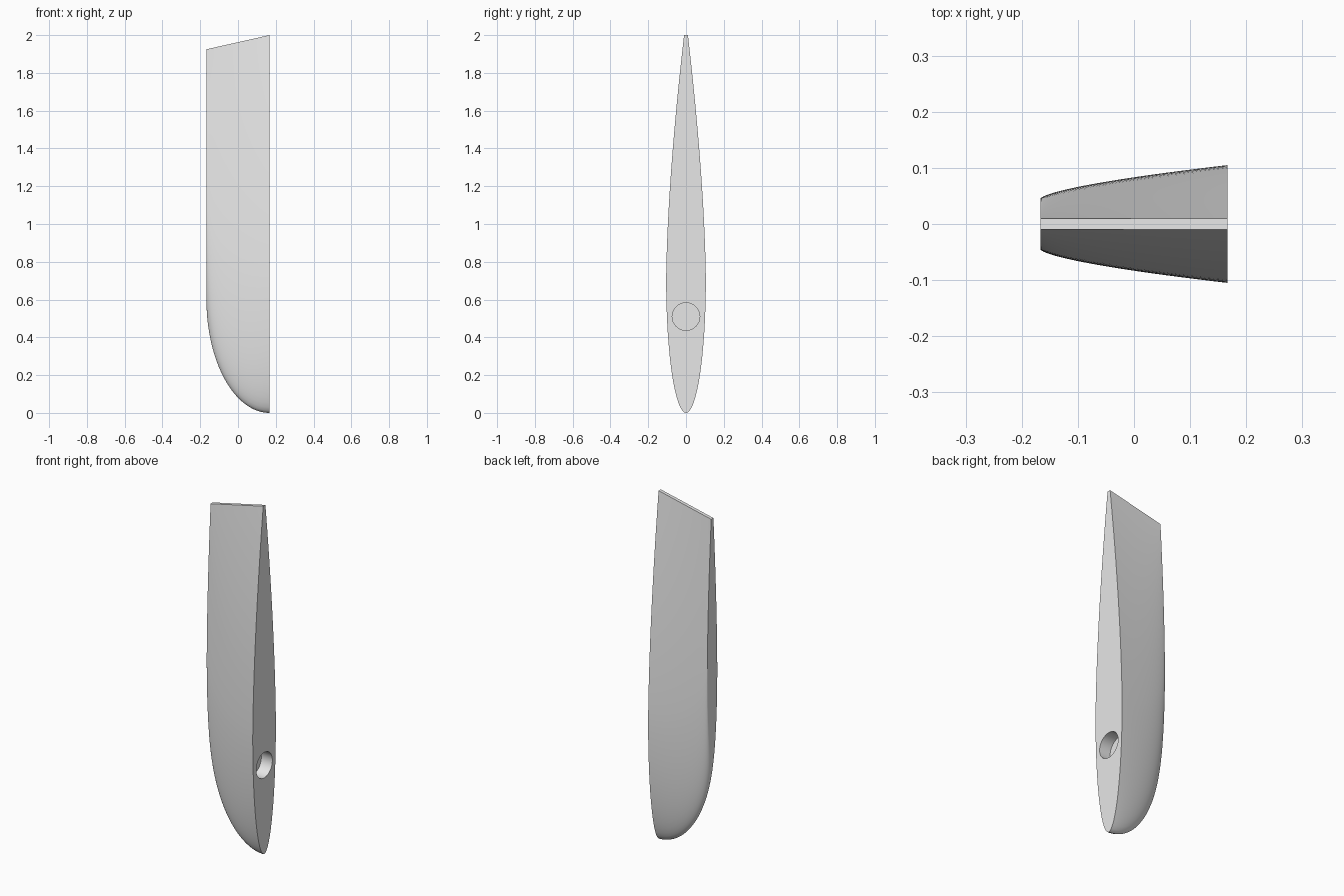
import bpy, bmesh, math

cube = bpy.data.objects.get("Cube")
if cube:
    bpy.data.objects.remove(cube, do_unlink=True)

HALF = 0.167        # half the span along x
PEAK = 0.35         # chord fraction of greatest thickness
TRAIL = 0.01        # half thickness of the blunt trailing edge
STATIONS = 32
FRONT, AFT = 16, 24

grey = bpy.data.materials.new("light_grey")
grey.use_nodes = True
colour = (0.8, 0.8, 0.8, 1)
grey.diffuse_color = colour
grey.node_tree.nodes["Principled BSDF"].inputs["Base Color"].default_value = colour


def half_profile():
    """Chord fraction, rounded part and trailing part of one foil side."""
    pts = []
    for i in range(1, FRONT + 1):
        a = math.pi / 2 * i / FRONT
        pts.append((PEAK * (1 - math.cos(a)), math.sin(a), 0))
    for i in range(1, AFT + 1):
        s = i / AFT
        pts.append((PEAK + (1 - PEAK) * s, 1 - s ** 1.6, s ** 1.6))
    return pts


def section(bm, angle, profile):
    """One foil ring at a station along the rounded tip outline."""
    x = HALF - 2 * HALF * math.sin(angle)
    low = 0.6 * (1 - math.cos(angle))
    d = max(0.0, (x + HALF) / (2 * HALF))
    chord = 1.925 + 0.075 * d - low
    thick = 0.045 + 0.06 * d ** 0.65

    def side(sign):
        return [bm.verts.new((x, sign * (thick * r + TRAIL * t), low + chord * c))
                for c, r, t in profile]

    nose = bm.verts.new((x, 0, low))
    return side(1)[::-1] + [nose] + side(-1)


# Blade: foil sections lofted from the flat root to the thin tip
bm = bmesh.new()
profile = half_profile()
rings = [section(bm, math.pi / 2 * i / STATIONS, profile) for i in range(STATIONS + 1)]
for a, b in zip(rings, rings[1:]):
    for j in range(len(a)):
        k = (j + 1) % len(a)
        bm.faces.new((a[j], a[k], b[k], b[j]))
bm.faces.new(rings[0])
bm.faces.new(rings[-1])
bmesh.ops.recalc_face_normals(bm, faces=bm.faces)
mesh = bpy.data.meshes.new("fin_blade")
bm.to_mesh(mesh)
bm.free()
mesh.materials.append(grey)
blade = bpy.data.objects.new("fin_blade", mesh)
bpy.context.collection.objects.link(blade)

# Round blind socket in the root face
bpy.ops.mesh.primitive_cylinder_add(vertices=48, radius=0.073, depth=0.14,
                                    location=(HALF, 0, 0.51),
                                    rotation=(0, math.pi / 2, 0))
cutter = bpy.context.object
cutter.name = "socket_cutter"
cutter.hide_render = True
cutter.data.materials.append(grey)
cut = blade.modifiers.new("socket", 'BOOLEAN')
cut.operation = 'DIFFERENCE'
cut.solver = 'EXACT'
cut.object = cutter

bpy.ops.object.select_all(action='DESELECT')
blade.select_set(True)
bpy.context.view_layer.objects.active = blade
bpy.ops.object.modifier_apply(modifier=cut.name)
bpy.data.objects.remove(cutter, do_unlink=True)
bpy.ops.object.shade_smooth_by_angle(angle=math.radians(30))
